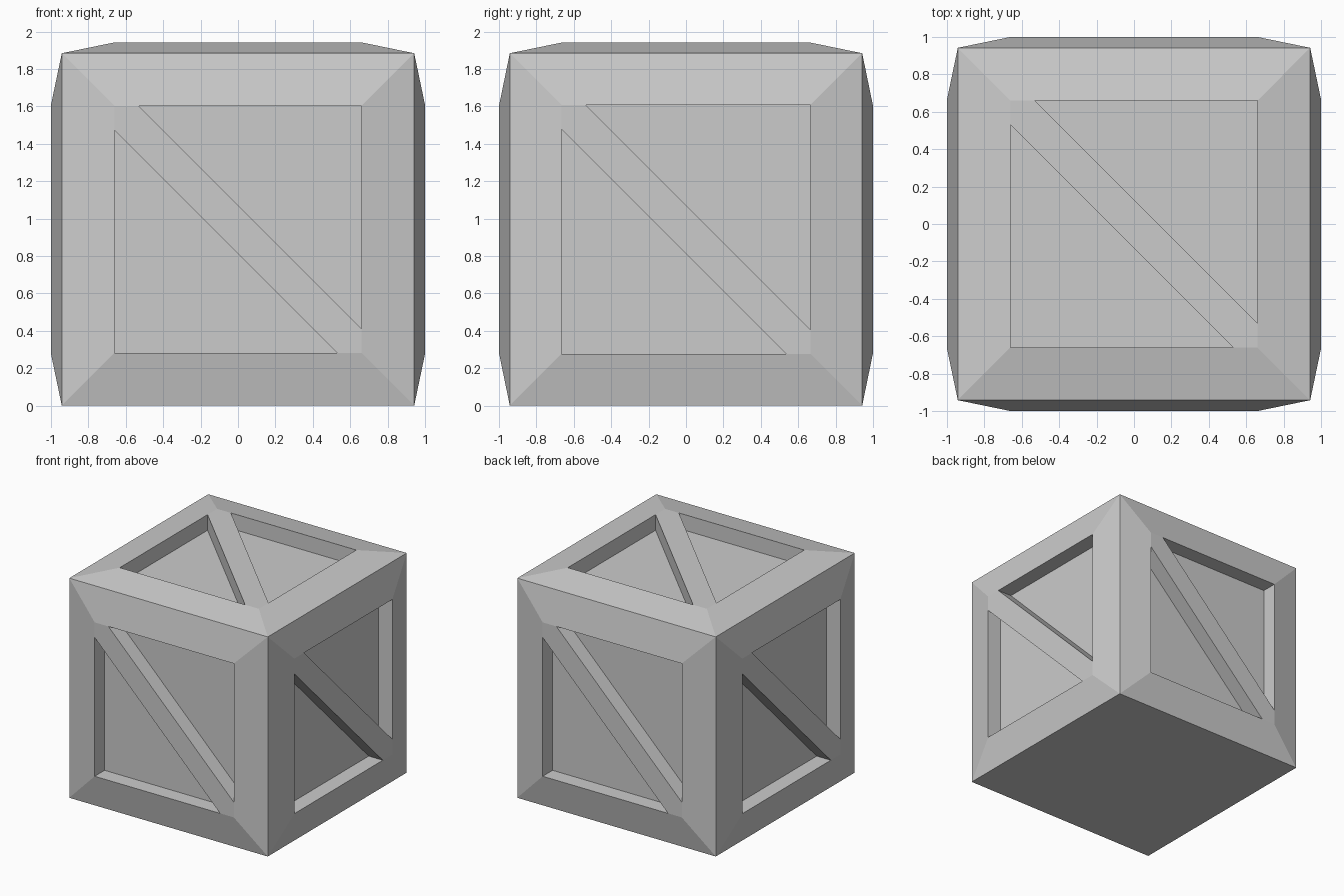
import bpy, bmesh
from math import radians
from mathutils import Matrix, Vector

if "Cube" in bpy.data.objects:
    bpy.data.objects.remove(bpy.data.objects["Cube"])

CORE = 0.942      # half size of the corner cube
FACE = 1.0        # height of the raised frame's inner edge from the centre
FLOOR = 0.866     # height of the recessed panels
GAP = 0.13        # where the brace meets the frame, from each corner

bm = bmesh.new()


def polygon(matrix, points):
    bm.faces.new([bm.verts.new(matrix @ Vector(p)) for p in points])


def crate_side(matrix, w):
    """Sloping frame, diagonal brace and two triangular recesses; side faces local +z."""
    g = w - GAP
    # half of the side: upper right, then turned 180 degrees for lower left
    for turn in (0, 180):
        m = matrix @ Matrix.Rotation(radians(turn), 4, 'Z')
        # two mitred frame boards
        polygon(m, [(CORE, CORE, CORE), (-CORE, CORE, CORE), (-w, w, FACE),
                    (-g, w, FACE), (w, w, FACE)])
        polygon(m, [(CORE, -CORE, CORE), (CORE, CORE, CORE), (w, w, FACE),
                    (w, -g, FACE), (w, -w, FACE)])
        # triangular recess: floor and walls
        tri = [(-g, w), (w, -g), (w, w)]
        polygon(m, [(x, y, FLOOR) for x, y in tri])
        for i in range(3):
            a, b = tri[i], tri[(i + 1) % 3]
            polygon(m, [(*a, FACE), (*b, FACE), (*b, FLOOR), (*a, FLOOR)])
    # diagonal brace
    polygon(matrix, [(-w, w, FACE), (-w, g, FACE), (g, -w, FACE),
                     (w, -w, FACE), (w, -g, FACE), (-g, w, FACE)])


# four upright sides and the lid
lift = Matrix.Translation((0, 0, CORE))
for k in range(4):
    spin = Matrix.Rotation(radians(90 * k), 4, 'Z')
    crate_side(lift @ spin @ Matrix.Rotation(radians(90), 4, 'X'), 0.665 if k % 2 else 0.66)
crate_side(lift, 0.66)

# flat base
polygon(lift, [(-CORE, -CORE, -CORE), (-CORE, CORE, -CORE),
               (CORE, CORE, -CORE), (CORE, -CORE, -CORE)])

bmesh.ops.remove_doubles(bm, verts=bm.verts, dist=0.0005)
bmesh.ops.recalc_face_normals(bm, faces=bm.faces)
mesh = bpy.data.meshes.new("crate")
bm.to_mesh(mesh)
bm.free()
bpy.context.collection.objects.link(bpy.data.objects.new("crate", mesh))
